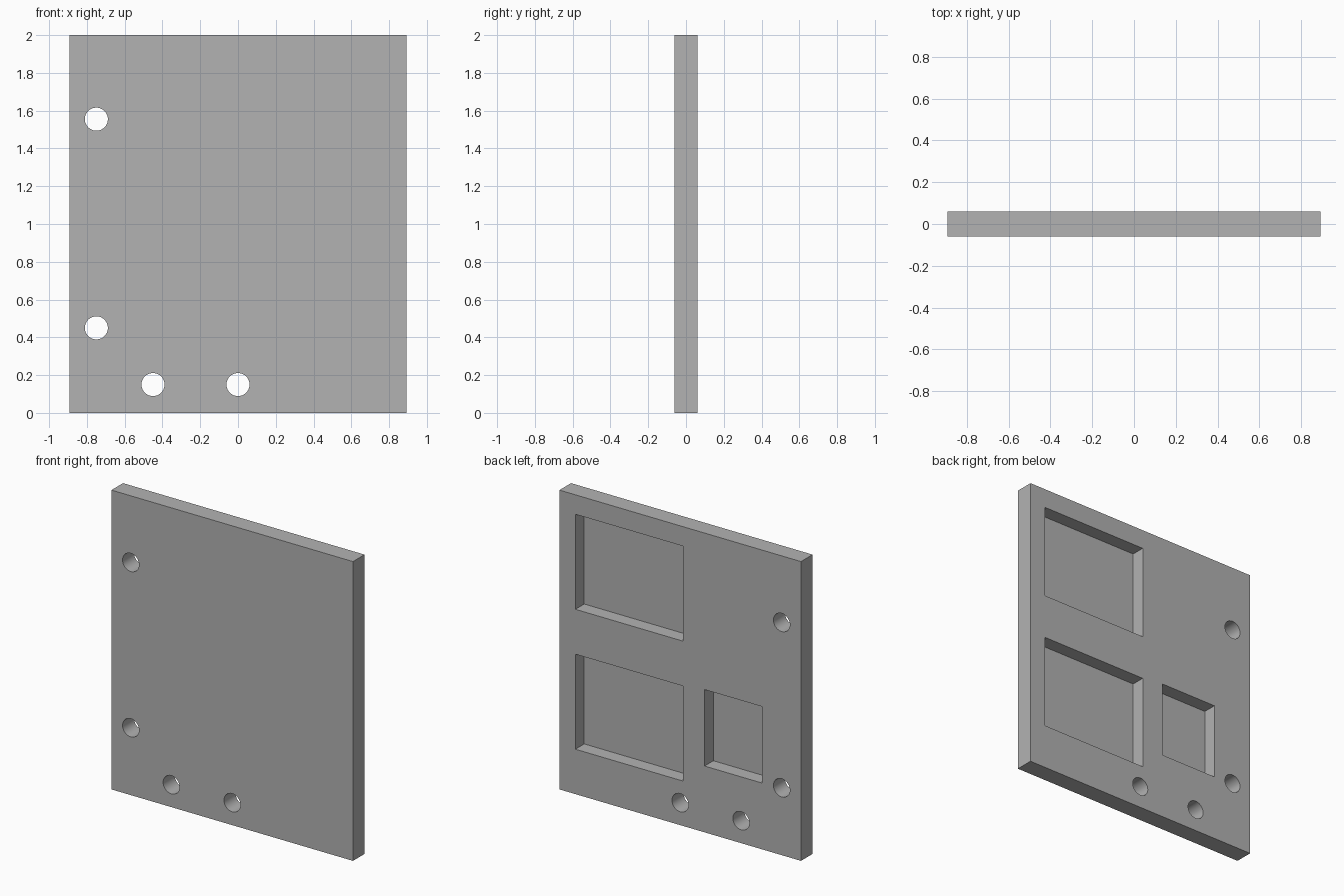
import bpy
import math

cube = bpy.data.objects.get("Cube")
if cube:
    bpy.data.objects.remove(cube, do_unlink=True)

WIDTH, DEPTH, HEIGHT = 1.786, 0.122, 2.0
POCKET_DEPTH = 0.093
HOLE_RADIUS = 0.061

grey = bpy.data.materials.new("plain grey")
grey.use_nodes = True
colour = (0.448, 0.448, 0.448, 1)
grey.diffuse_color = colour
grey.node_tree.nodes["Principled BSDF"].inputs["Base Color"].default_value = colour


def box(name, x0, x1, y0, y1, z0, z1):
    bpy.ops.mesh.primitive_cube_add(
        size=1, location=((x0 + x1) / 2, (y0 + y1) / 2, (z0 + z1) / 2))
    obj = bpy.context.object
    obj.name = name
    obj.scale = (x1 - x0, y1 - y0, z1 - z0)
    bpy.ops.object.transform_apply(location=False, rotation=False, scale=True)
    obj.data.materials.append(grey)
    return obj


# Main panel
panel = box("panel", -WIDTH / 2, WIDTH / 2, -DEPTH / 2, DEPTH / 2, 0, HEIGHT)
cutters = []

# Rectangular pockets in the back: x range, z range
pockets = {
    "upper_pocket": (-0.02, 0.775, 1.235, 1.87),
    "lower_pocket": (-0.02, 0.775, 0.30, 0.935),
    "small_pocket": (-0.603, -0.18, 0.443, 0.954),
}
for name, (x0, x1, z0, z1) in pockets.items():
    cutters.append(box(name + "_cutter", x0, x1,
                       DEPTH / 2 - POCKET_DEPTH, DEPTH, z0, z1))

# Round holes through the panel
for x, z in [(-0.75, 1.555), (-0.75, 0.45), (-0.45, 0.15), (0, 0.15)]:
    bpy.ops.mesh.primitive_cylinder_add(
        vertices=48, radius=HOLE_RADIUS, depth=DEPTH * 3,
        location=(x, 0, z), rotation=(math.pi / 2, 0, 0))
    hole = bpy.context.object
    hole.name = "hole_cutter"
    hole.data.materials.append(grey)
    cutters.append(hole)

# Cut everything out of the panel, then drop the cutters
bpy.ops.object.select_all(action="DESELECT")
panel.select_set(True)
bpy.context.view_layer.objects.active = panel
for cutter in cutters:
    cutter.hide_render = True
    mod = panel.modifiers.new(cutter.name, "BOOLEAN")
    mod.operation = "DIFFERENCE"
    mod.solver = "EXACT"
    mod.object = cutter
    bpy.ops.object.modifier_apply(modifier=mod.name)
for cutter in cutters:
    bpy.data.objects.remove(cutter, do_unlink=True)

# Smooth hole walls, crisp edges
bpy.ops.object.shade_smooth_by_angle(angle=math.radians(30))
